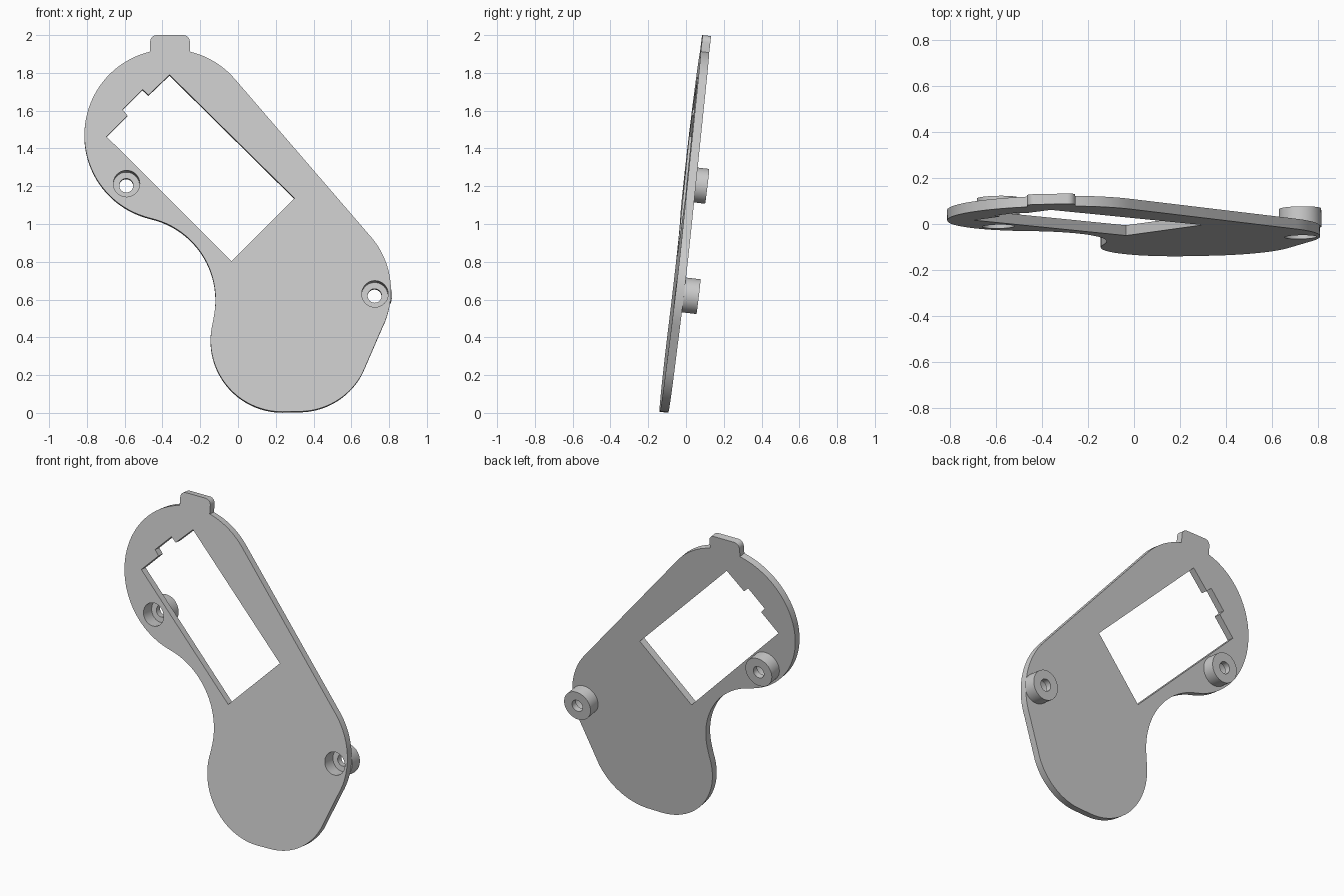
import bpy, bmesh, math
from mathutils import Matrix, Vector

if "Cube" in bpy.data.objects:
    bpy.data.objects.remove(bpy.data.objects["Cube"])

THICK = 0.045        # plate thickness
DEPTH = 0.124        # front face to boss end
LEAN_X, LEAN_Z = 0.018, 0.119   # slope of the plate
BOSSES = {"left_boss": (0.725, 0.63), "right_boss": (-0.59, 1.214)}
BORE, HOLE, BOSS = 0.07, 0.037, 0.092

grey = bpy.data.materials.new("plain_grey")
grey.use_nodes = True
grey.diffuse_color = (0.6, 0.6, 0.6, 1)
grey.node_tree.nodes["Principled BSDF"].inputs["Base Color"].default_value = (0.6, 0.6, 0.6, 1)

# Flat drawing space (x right, y up, z out of the front) to the leaning plate
out = Vector((LEAN_X, -1, LEAN_Z)).normalized()
lean = Matrix(((1, 0, out.x, 0),
               (LEAN_X, LEAN_Z, out.y, -0.145),
               (0, 1, out.z, 0),
               (0, 0, 0, 1)))


def arc(cx, cy, r, start, end, steps=24):
    angles = [math.radians(start + (end - start) * i / steps) for i in range(steps + 1)]
    return [(cx + r * math.cos(a), cy + r * math.sin(a)) for a in angles]


def finish(obj):
    obj.data.transform(lean)
    obj.data.materials.clear()
    obj.data.materials.append(grey)
    bpy.ops.object.select_all(action='DESELECT')
    obj.select_set(True)
    bpy.context.view_layer.objects.active = obj
    bpy.ops.object.shade_smooth_by_angle(angle=math.radians(30))


# Outer outline, clockwise from the bottom
outline = arc(0.235, 0.386, 0.38, 270, 165)
outline += arc(-0.56, 0.60, 0.441, -15, 77)[1:]
outline += arc(-0.36, 1.472, 0.453, 257, 103.4, 40)[1:]
outline += arc(-0.43, 1.965, 0.035, 180, 90, 6)      # top tab
outline += arc(-0.29, 1.965, 0.035, 90, 0, 6)
outline += arc(-0.36, 1.472, 0.453, 76.6, 40.5, 12)
outline += arc(0.375, 0.647, 0.435, 40.5, -27)
outline += arc(0.324, 0.386, 0.378, -27, -90)

# Slanted window with a shallow notch in its upper left side
window = [(-0.362, 1.79), (0.299, 1.137), (-0.034, 0.802), (-0.696, 1.463),
          (-0.585, 1.574), (-0.611, 1.606), (-0.505, 1.712), (-0.474, 1.683)]

# Plate: filled flat curve with openings, extruded and made a mesh
curve = bpy.data.curves.new("plate", 'CURVE')
curve.dimensions = '2D'
curve.fill_mode = 'BOTH'
curve.extrude = THICK / 2
loops = [outline, window] + [arc(x, y, BORE, 0, 352.5, 47) for x, y in BOSSES.values()]
for loop in loops:
    spline = curve.splines.new('POLY')
    spline.points.add(len(loop) - 1)
    for point, (x, y) in zip(spline.points, loop):
        point.co = (x, y, 0, 1)
    spline.use_cyclic_u = True
plate = bpy.data.objects.new("plate", curve)
bpy.context.collection.objects.link(plate)
bpy.ops.object.select_all(action='DESELECT')
plate.select_set(True)
bpy.context.view_layer.objects.active = plate
bpy.ops.object.convert(target='MESH')
plate = bpy.context.view_layer.objects.active
plate.data.transform(Matrix.Translation((0, 0, -THICK / 2)))
bm = bmesh.new()
bm.from_mesh(plate.data)
bmesh.ops.remove_doubles(bm, verts=bm.verts, dist=0.0001)
bmesh.ops.recalc_face_normals(bm, faces=bm.faces)
bm.to_mesh(plate.data)
bm.free()
finish(plate)

# Screw bosses on the back: turned ring with a stepped bore
profile = [(BORE, -THICK), (BOSS, -THICK), (BOSS, -DEPTH),
           (HOLE, -DEPTH), (HOLE, -0.085), (BORE, -0.085)]
for name, (x, y) in BOSSES.items():
    bm = bmesh.new()
    verts = [bm.verts.new((r, 0, z)) for r, z in profile]
    edges = [bm.edges.new((verts[i - 1], verts[i])) for i in range(len(verts))]
    bmesh.ops.spin(bm, geom=verts + edges, cent=(0, 0, 0), axis=(0, 0, 1),
                   angle=math.tau, steps=48)
    bmesh.ops.remove_doubles(bm, verts=bm.verts, dist=0.0001)
    bmesh.ops.recalc_face_normals(bm, faces=bm.faces)
    bmesh.ops.translate(bm, verts=bm.verts, vec=(x, y, 0))
    mesh = bpy.data.meshes.new(name)
    bm.to_mesh(mesh)
    bm.free()
    boss = bpy.data.objects.new(name, mesh)
    bpy.context.collection.objects.link(boss)
    finish(boss)
